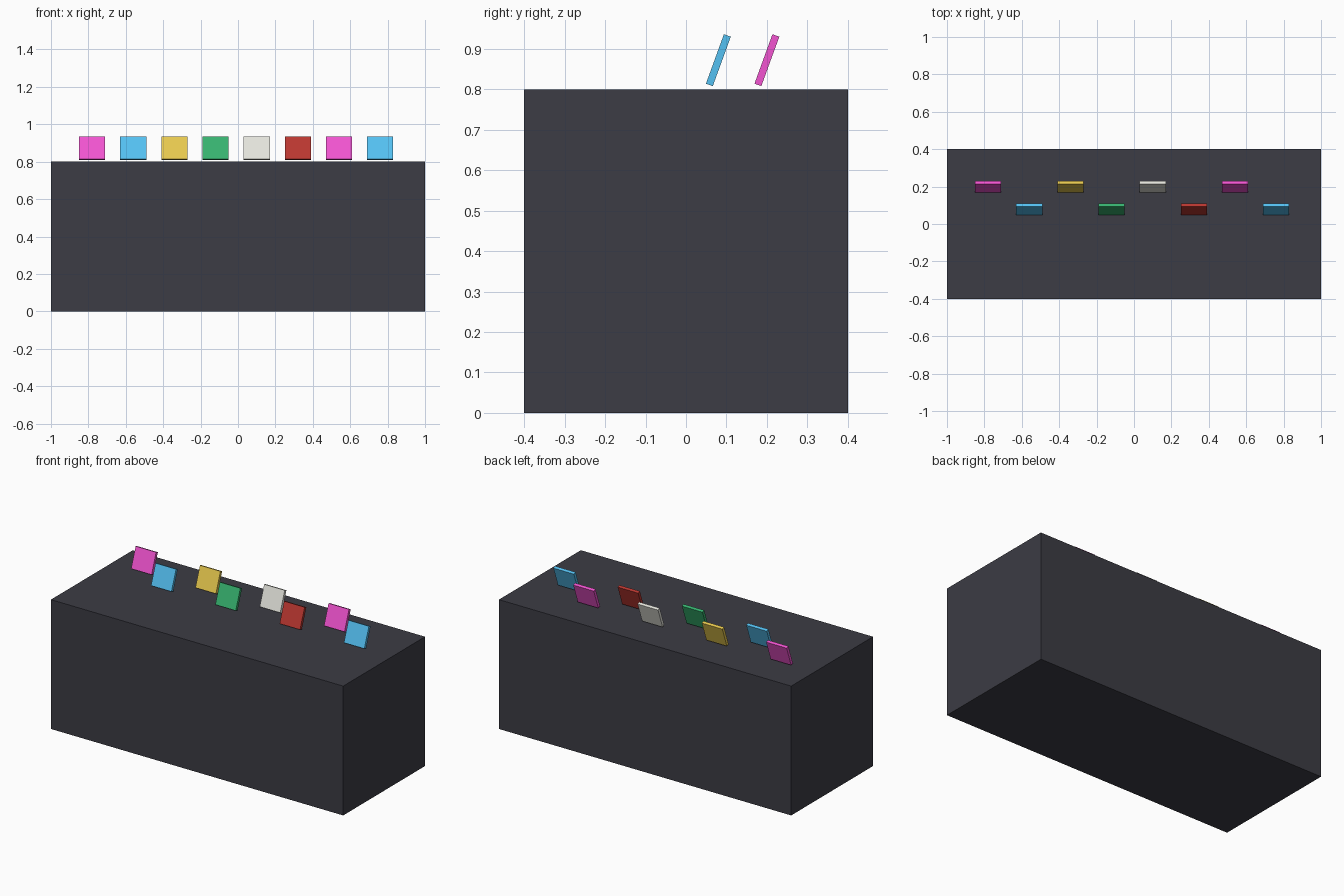
import bpy
from math import radians

if "Cube" in bpy.data.objects:
    bpy.data.objects.remove(bpy.data.objects["Cube"])


def material(name, rgb):
    # convert display colour (0-255) to linear
    m = bpy.data.materials.new(name)
    m.diffuse_color = (*[(c / 255) ** 2.2 for c in rgb], 1)
    m.use_nodes = True
    m.node_tree.nodes["Principled BSDF"].inputs["Base Color"].default_value = m.diffuse_color
    return m


def box(name, size, location, mat, tilt=0):
    bpy.ops.mesh.primitive_cube_add(size=1, location=location)
    ob = bpy.context.object
    ob.name = name
    ob.scale = size
    bpy.ops.object.transform_apply(location=False, rotation=False, scale=True)
    ob.rotation_euler.x = radians(tilt)
    ob.data.materials.append(mat)
    return ob


# Plain dark counter block
box("counter", (2, 0.8, 0.8), (0, 0, 0.4), material("charcoal", (62, 62, 70)))

# Eight coloured cards in two staggered rows, leaning back 20 degrees
colours = [
    material("pink", (242, 85, 208)),
    material("blue", (86, 192, 242)),
    material("yellow", (232, 200, 80)),
    material("green", (58, 178, 112)),
    material("off_white", (228, 228, 220)),
    material("red", (186, 58, 52)),
]
for i in range(8):
    y = 0.20 if i % 2 == 0 else 0.08
    box(f"card_{i + 1}", (0.14, 0.018, 0.13), (-0.78 + 0.22 * i, y, 0.872),
        colours[i % 6], tilt=-20)
